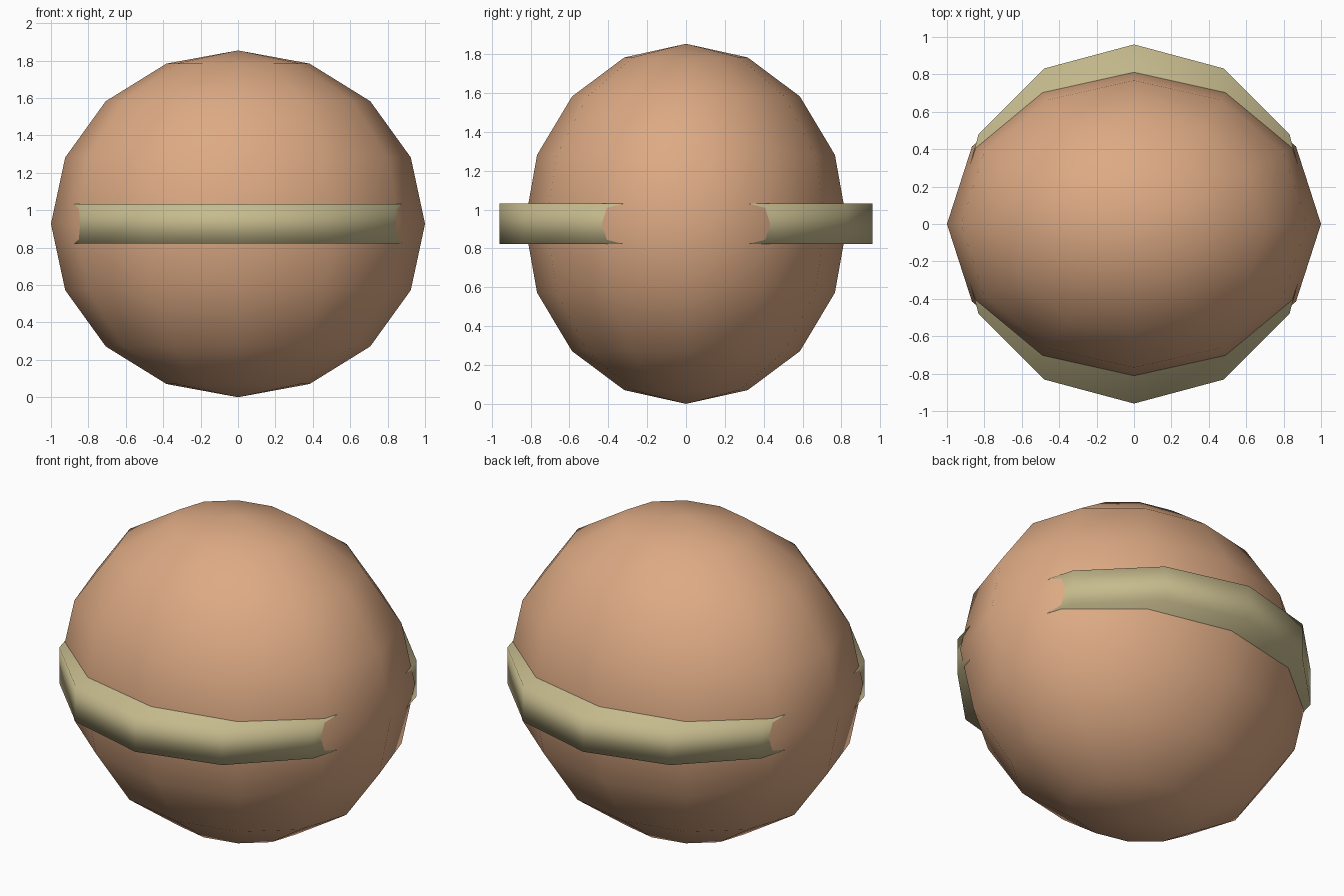
import bpy

if "Cube" in bpy.data.objects:
    bpy.data.objects.remove(bpy.data.objects["Cube"])

CENTRE_Z = 0.927


def finish(name, color, scale=(1, 1, 1)):
    """Name, scale, smooth and colour the active object."""
    obj = bpy.context.object
    obj.name = name
    obj.scale = scale
    bpy.ops.object.transform_apply(location=False, rotation=False, scale=True)
    bpy.ops.object.shade_smooth()
    mat = bpy.data.materials.new(name + "_colour")
    mat.diffuse_color = (*color, 1)
    mat.use_nodes = True
    mat.node_tree.nodes["Principled BSDF"].inputs["Base Color"].default_value = mat.diffuse_color
    obj.data.materials.append(mat)
    return obj


# Low-poly ball, flattened front to back
bpy.ops.mesh.primitive_uv_sphere_add(segments=12, ring_count=8, radius=1,
                                     location=(0, 0, CENTRE_Z))
finish("ball", (0.72, 0.40, 0.23), (1, 0.83, CENTRE_Z))

# Twelve-sided disc through the middle, showing as a band front and back
bpy.ops.mesh.primitive_cylinder_add(vertices=12, radius=0.96, depth=0.21,
                                    location=(0, 0, CENTRE_Z))
finish("band", (0.57, 0.50, 0.27))
